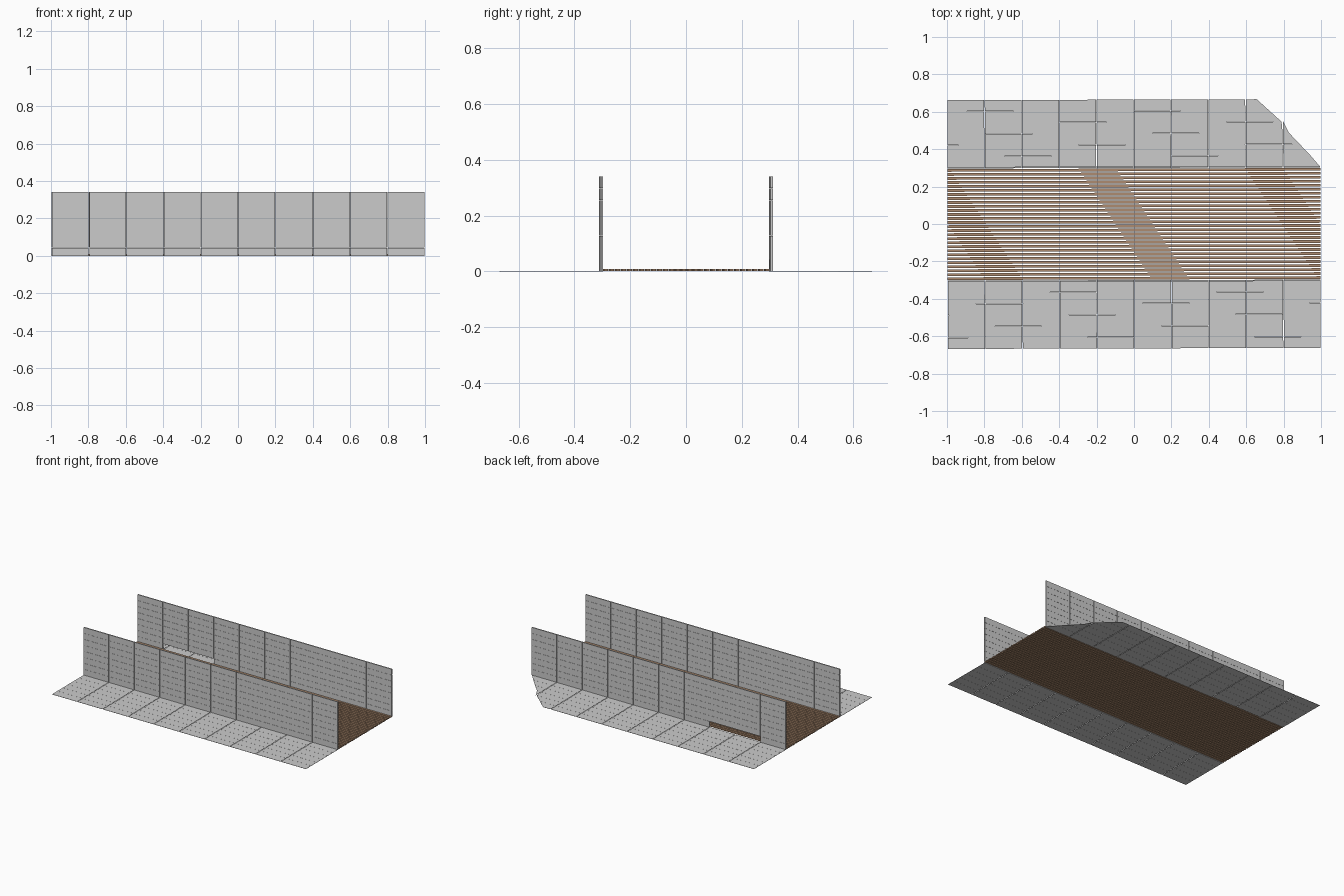
import bpy, bmesh

if "Cube" in bpy.data.objects:
    bpy.data.objects.remove(bpy.data.objects["Cube"])

GAP = 0.0015     # hairline joint
PANEL = 0.2      # panel length along x
TILT = 0.003     # the whole model is turned very slightly


def prism(bm, quad, z0, z1):
    """Vertical prism over a four-cornered footprint."""
    lo = [bm.verts.new((x, y, z0)) for x, y in quad]
    hi = [bm.verts.new((x, y, z1)) for x, y in quad]
    bm.faces.new(lo[::-1])
    bm.faces.new(hi)
    for i in range(4):
        j = (i + 1) % 4
        bm.faces.new((lo[i], lo[j], hi[j], hi[i]))


def box(bm, x0, x1, y0, y1, z0, z1):
    prism(bm, [(x0, y0), (x1, y0), (x1, y1), (x0, y1)], z0, z1)


def finish(bm, name, material=None):
    me = bpy.data.meshes.new(name)
    bm.to_mesh(me)
    bm.free()
    ob = bpy.data.objects.new(name, me)
    bpy.context.collection.objects.link(ob)
    ob.rotation_euler.z = TILT
    if material:
        me.materials.append(material)
    return ob


def wall(name, y, opening=()):
    """Upright wall of stacked courses; 'opening' lists panels missing the lowest course."""
    bm = bmesh.new()
    courses, h = 8, 0.34 / 8
    for p in range(10):
        x = -0.997 + p * 0.1994
        for c in range(courses):
            if c == 0 and p in opening:
                continue
            box(bm, x + GAP, x + 0.1994 - GAP, y - 0.004, y + 0.004,
                c * h + (GAP / 2 if c else 0), (c + 1) * h)
    return finish(bm, name)


def broken_edge(y):
    """Right-hand limit of the back apron, following its broken corner."""
    pts = [(0.305, 1.0), (0.485, 0.83), (0.545, 0.79), (0.668, 0.655)]
    for (ya, xa), (yb, xb) in zip(pts, pts[1:]):
        if y <= yb:
            return xa + (xb - xa) * max(0, (y - ya) / (yb - ya))
    return pts[-1][1]


def apron(name, side, limit):
    """Flat outer paving of six rows by ten panels."""
    bm = bmesh.new()
    for p in range(10):
        x0 = -0.997 + p * 0.1994 + GAP
        x1 = x0 + 0.1994 - 2 * GAP
        for r in range(6):
            a = 0.304 + r * 0.0603
            b = a + 0.0603 - GAP / 2
            xa, xb = min(x1, limit(a)), min(x1, limit(b))
            if xa <= x0:
                continue
            quad = [(x0, a * side), (xa, a * side),
                    (max(xb, x0 + 0.0005), b * side), (x0, b * side)]
            if side < 0:
                quad.reverse()
            prism(bm, quad, 0, 0.0015)
    return finish(bm, name)


# Side walls, the back one with a low opening
wall("front_wall", -0.304)
wall("back_wall", 0.304, opening=(1, 2))

# Outer paving
apron("front_apron", -1, lambda y: 1.0)
apron("back_apron", 1, broken_edge)

# Wooden deck of spaced slats
wood = bpy.data.materials.new("wood")
wood.diffuse_color = (0.42, 0.26, 0.16, 1)
wood.use_nodes = True
wood.node_tree.nodes["Principled BSDF"].inputs["Base Color"].default_value = wood.diffuse_color
bm = bmesh.new()
n, pitch = 28, 0.6 / 28
for i in range(n):
    y = -0.3 + (i + 0.5) * pitch
    box(bm, -0.997, 0.997, y - 0.007, y + 0.007, 0.001, 0.009)
finish(bm, "deck_slats", wood)
